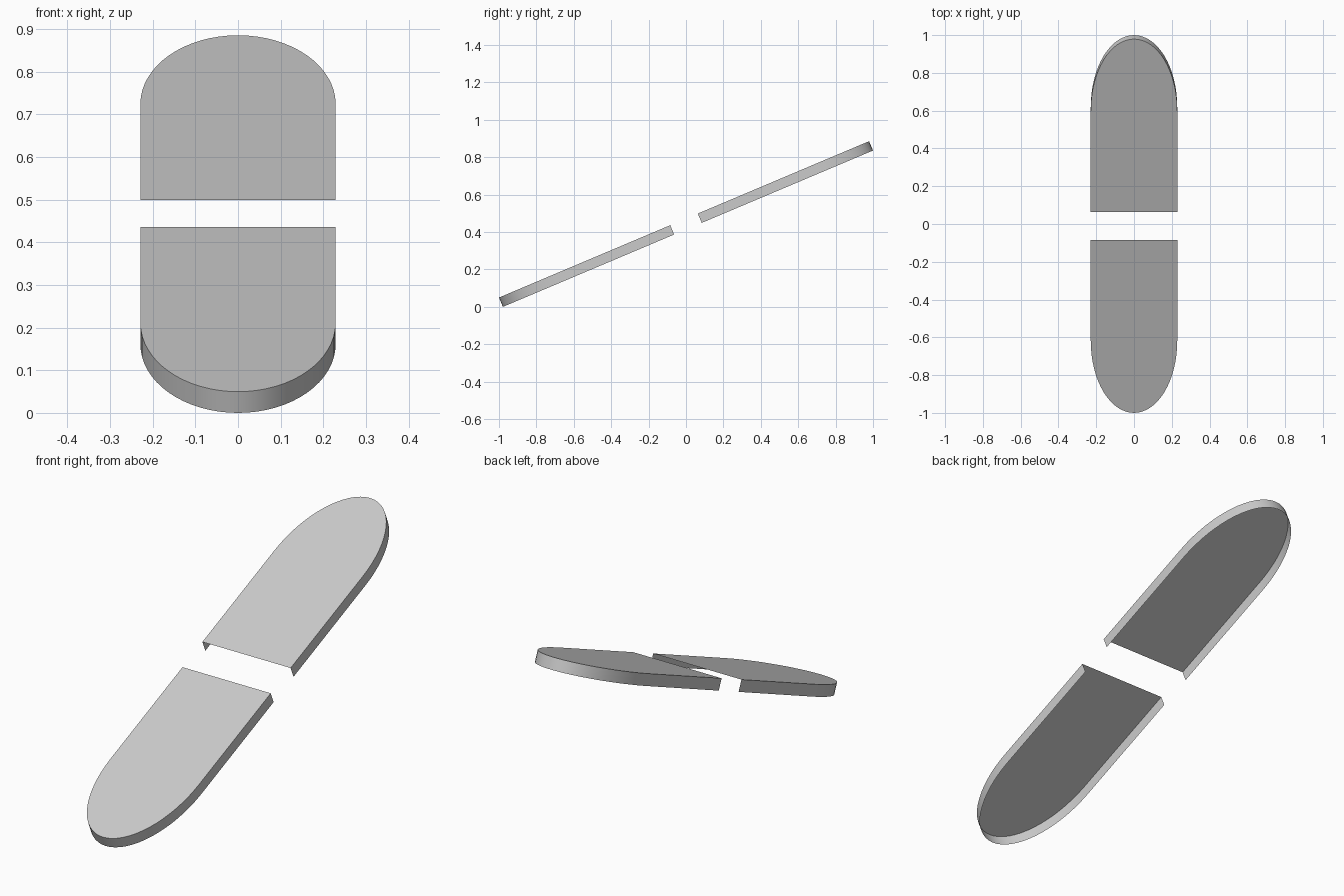
import bpy, bmesh, math
from mathutils import Matrix

if "Cube" in bpy.data.objects:
    bpy.data.objects.remove(bpy.data.objects["Cube"])

TILT = math.radians(22.9)
HALF_W, HALF_T = 0.229, 0.027
INNER, BEND, TIP = 0.08, 0.66, 1.074   # distances along the slope
SEGS = 32


def half_shell(name, side):
    """Thin top plate with a skirt around the sides and rounded tip;
    open underneath and at the inner edge."""
    outline = [(HALF_W, INNER)]
    for i in range(SEGS + 1):
        a = math.pi * i / SEGS
        outline.append((HALF_W * math.cos(a), BEND + (TIP - BEND) * math.sin(a)))
    outline.append((-HALF_W, INNER))
    if side < 0:   # turn half way round for the lower piece
        outline = [(-x, -y) for x, y in outline]

    bm = bmesh.new()
    top = [bm.verts.new((x, y, HALF_T)) for x, y in outline]
    low = [bm.verts.new((x, y, -HALF_T)) for x, y in outline]
    bm.faces.new(top)
    for i in range(len(top) - 1):
        bm.faces.new((top[i], low[i], low[i + 1], top[i + 1]))
    # tilt up the slope and stand on the ground
    height = TIP * math.sin(TILT) + HALF_T * math.cos(TILT)
    bm.transform(Matrix.Translation((0, 0, height)) @ Matrix.Rotation(TILT, 4, 'X'))
    mesh = bpy.data.meshes.new(name)
    bm.to_mesh(mesh)
    bm.free()
    obj = bpy.data.objects.new(name, mesh)
    bpy.context.collection.objects.link(obj)
    bpy.ops.object.select_all(action='DESELECT')
    obj.select_set(True)
    bpy.context.view_layer.objects.active = obj
    bpy.ops.object.shade_smooth_by_angle(angle=math.radians(30))


half_shell("upper_panel", 1)
half_shell("lower_panel", -1)
